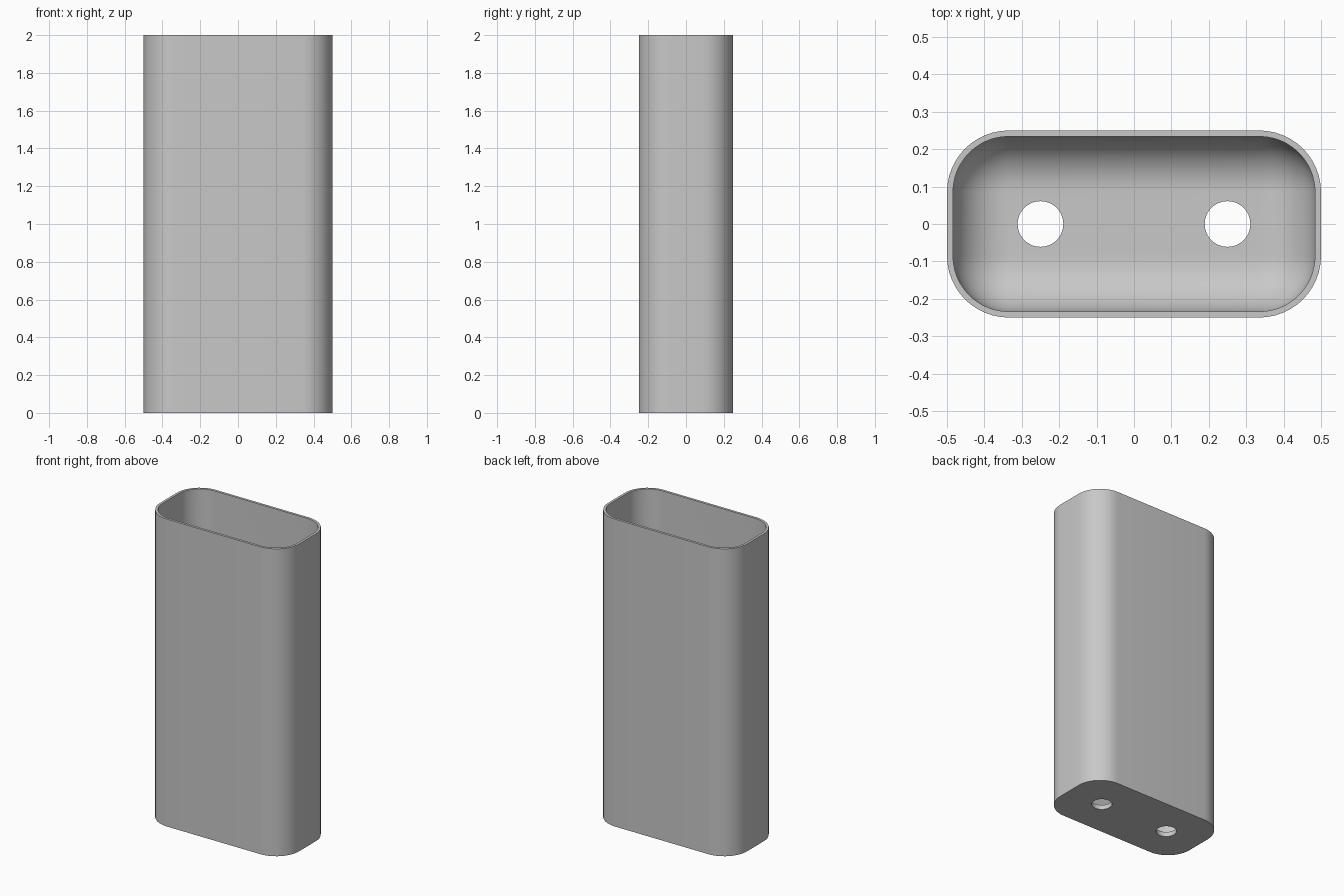
import bpy, bmesh
from math import sin, cos, pi

if "Cube" in bpy.data.objects:
    bpy.data.objects.remove(bpy.data.objects["Cube"], do_unlink=True)

HALF_X, HALF_Y, HEIGHT, CORNER = 0.5, 0.25, 2.0, 0.165
WALL, FLOOR, FILLET = 0.016, 0.03, 0.145
HOLE_X, HOLE_R = 0.25, 0.061
STEPS = 12

grey = bpy.data.materials.new("plain_grey")
grey.use_nodes = True
colour = (0.58, 0.58, 0.58, 1)
grey.diffuse_color = colour
grey.node_tree.nodes["Principled BSDF"].inputs["Base Color"].default_value = colour


def ring(bm, inset, z):
    """Rounded rectangle, shrunk by inset, at height z."""
    radius = CORNER - inset
    verts = []
    for i, (sx, sy) in enumerate([(1, 1), (-1, 1), (-1, -1), (1, -1)]):
        for k in range(STEPS + 1):
            a = (i + k / STEPS) * pi / 2
            verts.append(bm.verts.new((sx * (HALF_X - CORNER) + radius * cos(a),
                                       sy * (HALF_Y - CORNER) + radius * sin(a), z)))
    return verts


# Sleeve: outer wall, rim, inner wall, rounded inner floor
levels = [(0, 0), (0, HEIGHT), (WALL, HEIGHT)]
for k in range(STEPS + 1):
    a = k / STEPS * pi / 2
    levels.append((WALL + FILLET * (1 - cos(a)), FLOOR + FILLET * (1 - sin(a))))

bm = bmesh.new()
rings = [ring(bm, inset, z) for inset, z in levels]
for low, high in zip(rings, rings[1:]):
    for i in range(len(low)):
        j = (i + 1) % len(low)
        bm.faces.new((low[i], low[j], high[j], high[i]))
bm.faces.new(rings[0][::-1])
bm.faces.new(rings[-1])
bmesh.ops.recalc_face_normals(bm, faces=bm.faces)
mesh = bpy.data.meshes.new("sleeve")
bm.to_mesh(mesh)
bm.free()
mesh.materials.append(grey)
sleeve = bpy.data.objects.new("sleeve", mesh)
bpy.context.collection.objects.link(sleeve)

# Two round holes through the floor
for side in (-1, 1):
    bpy.ops.mesh.primitive_cylinder_add(vertices=48, radius=HOLE_R, depth=0.4,
                                        location=(side * HOLE_X, 0, 0))
    cutter = bpy.context.object
    cutter.name = "hole_cutter"
    cutter.hide_render = True
    cutter.data.materials.append(grey)
    bpy.ops.object.select_all(action="DESELECT")
    sleeve.select_set(True)
    bpy.context.view_layer.objects.active = sleeve
    cut = sleeve.modifiers.new("hole", "BOOLEAN")
    cut.operation, cut.solver, cut.object = "DIFFERENCE", "EXACT", cutter
    bpy.ops.object.modifier_apply(modifier=cut.name)
    bpy.data.objects.remove(cutter, do_unlink=True)

bpy.ops.object.shade_smooth_by_angle(angle=pi / 6)
